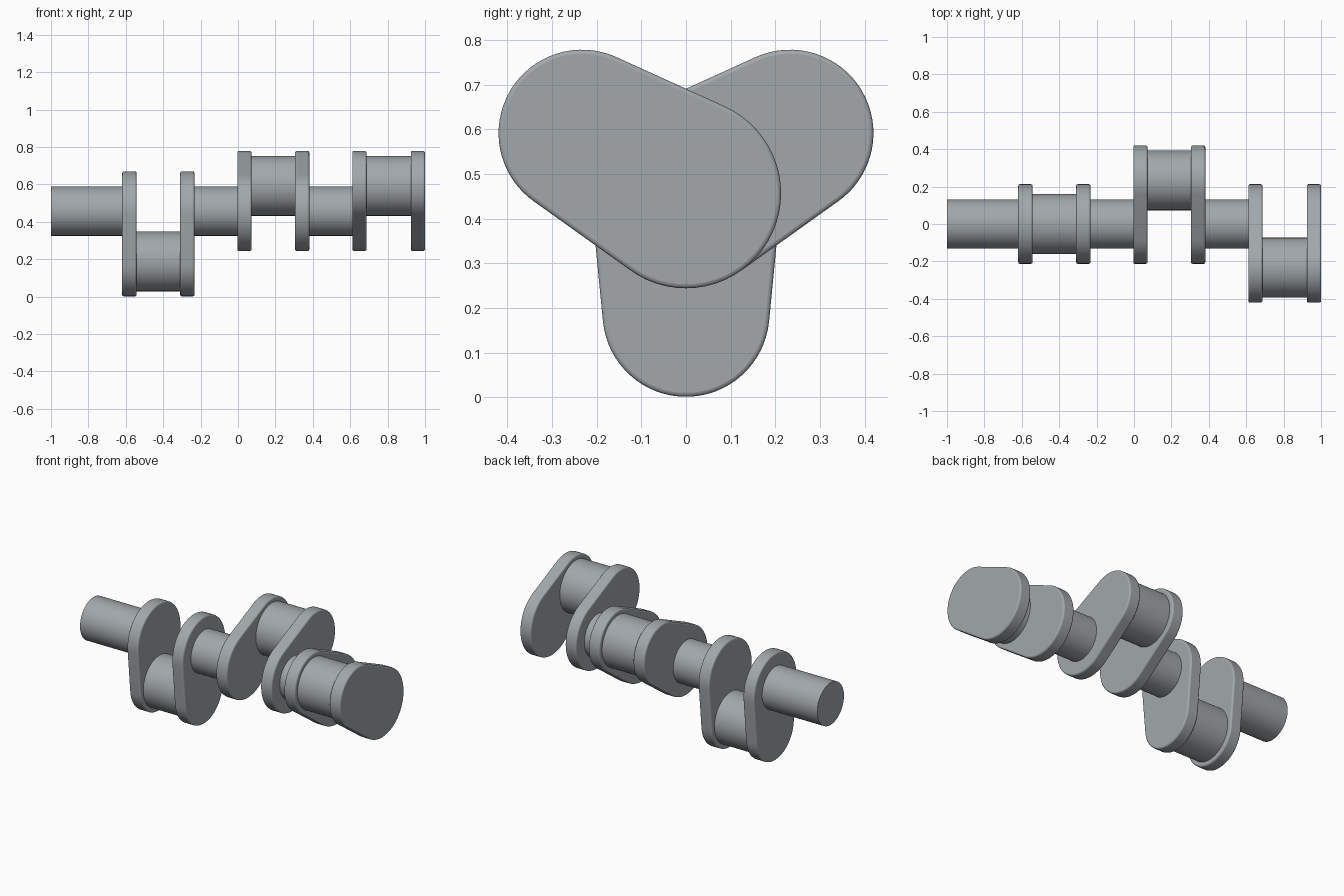
import bpy, math

if "Cube" in bpy.data.objects:
    bpy.data.objects.remove(bpy.data.objects["Cube"])

AXIS_Z = 0.457      # height of the shaft axis
THROW = 0.269       # distance from shaft axis to pin axis
MAIN_R, PIN_R = 0.132, 0.16
HUB_R, LOBE_R = 0.213, 0.187
WEB_T = 0.076

steel = bpy.data.materials.new("steel_grey")
steel.diffuse_color = (0.36, 0.39, 0.41, 1)
steel.use_nodes = True
steel.node_tree.nodes["Principled BSDF"].inputs["Base Color"].default_value = steel.diffuse_color


def prism(name, outline, x0, x1, bevel=0):
    """Extrude a (y, z) outline along x, optionally rounding the rims."""
    n = len(outline)
    verts = [(x, y, z) for x in (x0, x1) for y, z in outline]
    faces = [tuple(range(n))[::-1], tuple(range(n, 2 * n))]
    faces += [(i, (i + 1) % n, n + (i + 1) % n, n + i) for i in range(n)]
    mesh = bpy.data.meshes.new(name)
    mesh.from_pydata(verts, [], faces)
    mesh.materials.append(steel)
    obj = bpy.data.objects.new(name, mesh)
    bpy.context.collection.objects.link(obj)
    if bevel:
        mod = obj.modifiers.new("rounded_rim", 'BEVEL')
        mod.width, mod.segments = bevel, 3
        mod.limit_method, mod.angle_limit = 'ANGLE', math.radians(40)
    bpy.ops.object.select_all(action='DESELECT')
    obj.select_set(True)
    bpy.context.view_layer.objects.active = obj
    bpy.ops.object.shade_smooth_by_angle(angle=math.radians(35))
    return obj


def arc(cy, cz, r, a0, a1, n):
    return [(cy + r * math.cos(a0 + (a1 - a0) * i / n),
             cz + r * math.sin(a0 + (a1 - a0) * i / n)) for i in range(n + 1)]


def cylinder(name, cy, cz, r, x0, x1):
    return prism(name, arc(cy, cz, r, 0, 2 * math.pi, 64)[:-1], x0, x1)


def web_outline(angle):
    """Two circles of different size joined by their outer tangents."""
    half = math.acos((HUB_R - LOBE_R) / THROW)
    py, pz = THROW * math.cos(angle), AXIS_Z + THROW * math.sin(angle)
    lobe = arc(py, pz, LOBE_R, angle - half, angle + half, 32)
    hub = arc(0, AXIS_Z, HUB_R, angle + half, angle + 2 * math.pi - half, 32)
    return lobe + hub


# Crank throws: first web start, second web start, pin direction
throws = [(-0.619, -0.309, 270), (-0.004, 0.305, 30), (0.611, 0.924, 150)]
journal_start = -1.0
for k, (xa, xb, deg) in enumerate(throws, 1):
    a = math.radians(deg)
    # Main journal leading to this throw
    cylinder(f"main_journal_{k}", 0, AXIS_Z, MAIN_R, journal_start, xa + 0.01)
    # Pair of webs
    for side, x in (("left", xa), ("right", xb)):
        prism(f"web_{k}_{side}", web_outline(a), x, x + WEB_T, 0.009)
    # Crank pin between the webs
    cylinder(f"crank_pin_{k}", THROW * math.cos(a), AXIS_Z + THROW * math.sin(a),
             PIN_R, xa + WEB_T - 0.01, xb + 0.01)
    journal_start = xb + WEB_T - 0.01
